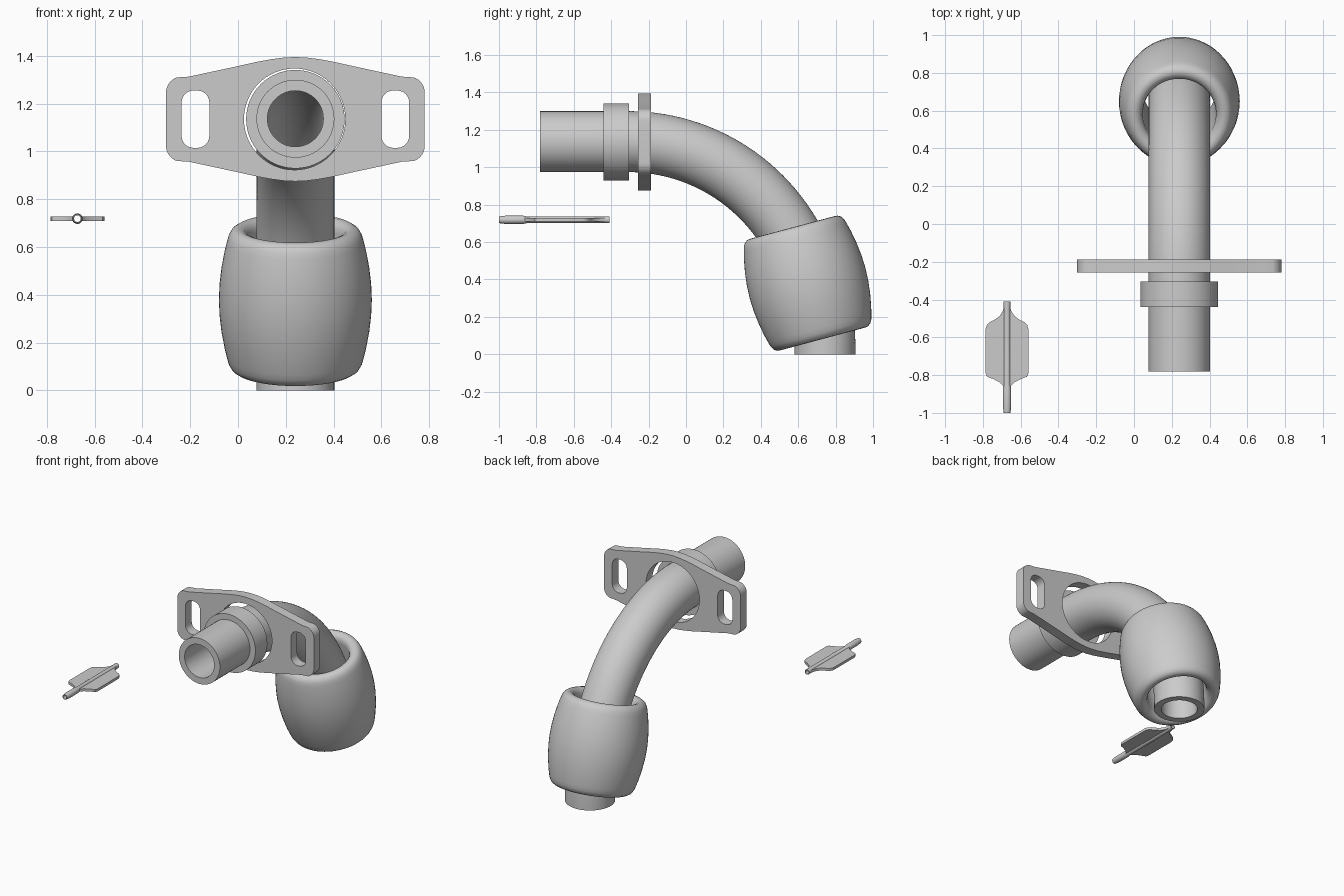
import bpy, bmesh
from math import sin, cos, pi, radians
from mathutils import Vector, Matrix

if "Cube" in bpy.data.objects:
    bpy.data.objects.remove(bpy.data.objects["Cube"])

CX, CZ = 0.24, 1.137   # pipe centre line


def finish(bm, name, angle=35):
    bmesh.ops.recalc_face_normals(bm, faces=bm.faces)
    me = bpy.data.meshes.new(name)
    bm.to_mesh(me)
    bm.free()
    ob = bpy.data.objects.new(name, me)
    bpy.context.collection.objects.link(ob)
    smooth(ob, angle)
    return ob


def smooth(ob, angle=35):
    bpy.ops.object.select_all(action='DESELECT')
    ob.select_set(True)
    bpy.context.view_layer.objects.active = ob
    bpy.ops.object.shade_smooth_by_angle(angle=radians(angle))


def bridge(bm, rings):
    """Skin a closed loop of vertex rings."""
    n = len(rings[0])
    for a, b in zip(rings, rings[1:] + rings[:1]):
        for i in range(n):
            j = (i + 1) % n
            bm.faces.new((a[i], a[j], b[j], b[i]))


def lathe(name, profile, matrix, n=64, angle=35):
    """Spin a closed (radius, height) profile around local z."""
    bm = bmesh.new()
    rings = [[bm.verts.new(matrix @ Vector((r * cos(2*pi*i/n), r * sin(2*pi*i/n), h)))
              for i in range(n)] for r, h in profile]
    bridge(bm, rings)
    return finish(bm, name, angle)


def hollow_pipe(name, path, outer, inner, n=64):
    """Sweep a tube along a (y, z) path."""
    bm = bmesh.new()
    frames = []
    for k, p in enumerate(path):
        t = (path[min(k + 1, len(path) - 1)] - path[max(k - 1, 0)]).normalized()
        if k == len(path) - 1:
            t = Vector((0, -1))
        frames.append((p, Vector((-t.y, t.x))))

    def ring(p, u, r):
        return [bm.verts.new((CX + r * cos(2*pi*i/n),
                              p.x + u.x * r * sin(2*pi*i/n),
                              p.y + u.y * r * sin(2*pi*i/n))) for i in range(n)]
    rings = [ring(p, u, outer) for p, u in frames]
    rings += [ring(p, u, inner) for p, u in reversed(frames)]
    bridge(bm, rings)
    return finish(bm, name)


def flat_plate(name, loops, thickness, matrix):
    """Extruded outline with holes."""
    cu = bpy.data.curves.new(name, 'CURVE')
    cu.dimensions = '2D'
    cu.fill_mode = 'BOTH'
    cu.extrude = thickness / 2
    for loop in loops:
        s = cu.splines.new('POLY')
        s.points.add(len(loop) - 1)
        for pt, (x, y) in zip(s.points, loop):
            pt.co = (x, y, 0, 1)
        s.use_cyclic_u = True
    ob = bpy.data.objects.new(name, cu)
    bpy.context.collection.objects.link(ob)
    ob.matrix_world = matrix
    bpy.ops.object.select_all(action='DESELECT')
    ob.select_set(True)
    bpy.context.view_layer.objects.active = ob
    bpy.ops.object.convert(target='MESH')
    ob = bpy.context.view_layer.objects.active
    bm = bmesh.new()
    bm.from_mesh(ob.data)
    bmesh.ops.remove_doubles(bm, verts=bm.verts, dist=1e-5)
    bmesh.ops.recalc_face_normals(bm, faces=bm.faces)
    bm.to_mesh(ob.data)
    bm.free()
    smooth(ob)
    return ob


def arc(cx, cy, r, a0, a1, n):
    return [(cx + r * cos(radians(a0 + (a1 - a0) * i / n)),
             cy + r * sin(radians(a0 + (a1 - a0) * i / n))) for i in range(n + 1)]


# bent pipe: straight run, wide arc, then eased to vertical
path = [Vector((-0.78, CZ)), Vector((-0.5, CZ))]
path += [Vector(p) for p in arc(-0.31, CZ - 1.007, 1.007, 90, 33, 24)]
start, ctrl, end = path[-1].copy(), Vector((0.743, 0.36)), Vector((0.743, 0.04))
for i in range(1, 13):
    t = i / 12
    path.append(start * (1 - t)**2 + ctrl * 2 * t * (1 - t) + end * t**2)
path.append(Vector((0.743, 0.0)))
hollow_pipe("bent_pipe", path, 0.163, 0.117)

# collar on the straight run
along_y = Matrix.Rotation(radians(-90), 4, 'X')
lathe("collar", [(0.16, -0.44), (0.206, -0.44), (0.206, -0.305), (0.16, -0.305)],
      Matrix.Translation((CX, 0, CZ - 0.002)) @ along_y)

# barrel sleeve, tilted along the pipe
half = [(0.32, 0), (0.317, 0.07), (0.309, 0.14), (0.296, 0.21), (0.286, 0.25),
        (0.279, 0.275), (0.267, 0.296), (0.25, 0.307), (0.232, 0.309),
        (0.212, 0.301), (0.199, 0.283), (0.194, 0.26)]
profile = half + [(r, -h) for r, h in reversed(half[1:])]
lathe("barrel_sleeve", profile,
      Matrix.Translation((CX, 0.65, 0.38)) @ Matrix.Rotation(radians(15), 4, 'X'), angle=50)

# mounting flange: one quarter mirrored twice, centre hole and two slots
quarter = [(0.0, 0.260), (0.05, 0.2575), (0.10, 0.251), (0.16, 0.240), (0.25, 0.220),
           (0.445, 0.178)] + arc(0.475, 0.112, 0.066, 72, 0, 8)
right = quarter + [(x, -z) for x, z in reversed(quarter)]
outline = right + [(-x, z) for x, z in reversed(right[1:-1])]
r = 0.05
slot = [p for sx, sz, a in ((1, 1, 0), (-1, 1, 90), (-1, -1, 180), (1, -1, 270))
        for p in arc(0.418 + sx * 0.008, sz * 0.07, r, a, a + 90, 6)]
loops = [outline, slot, [(-x, z) for x, z in slot], arc(-0.003, 0, 0.212, 0, 354.375, 63)]
flat_plate("mounting_flange", loops, 0.07,
           Matrix.Translation((CX, -0.222, CZ - 0.002)) @ Matrix.Rotation(radians(90), 4, 'X'))

# small winged needle: hollow tube
NX, NZ = -0.672, 0.719
lathe("needle_tube", [(0.014, -1.0), (0.018, -1.0), (0.022, -0.965), (0.022, -0.87),
                      (0.018, -0.85), (0.018, -0.41), (0.014, -0.41)],
      Matrix.Translation((NX, 0, NZ)) @ along_y, n=24)

# flat wings on both sides of the tube
side = [(0.015, -0.43), (0.022, -0.46), (0.04, -0.488), (0.065, -0.506), (0.09, -0.519),
        (0.106, -0.533), (0.113, -0.555), (0.113, -0.79), (0.106, -0.808),
        (0.07, -0.822), (0.04, -0.838), (0.022, -0.855), (0.015, -0.87)]
for name, s in (("wing_right", 1), ("wing_left", -1)):
    flat_plate(name, [[(s * x, y) for x, y in side]], 0.018, Matrix.Translation((NX, 0, NZ)))
